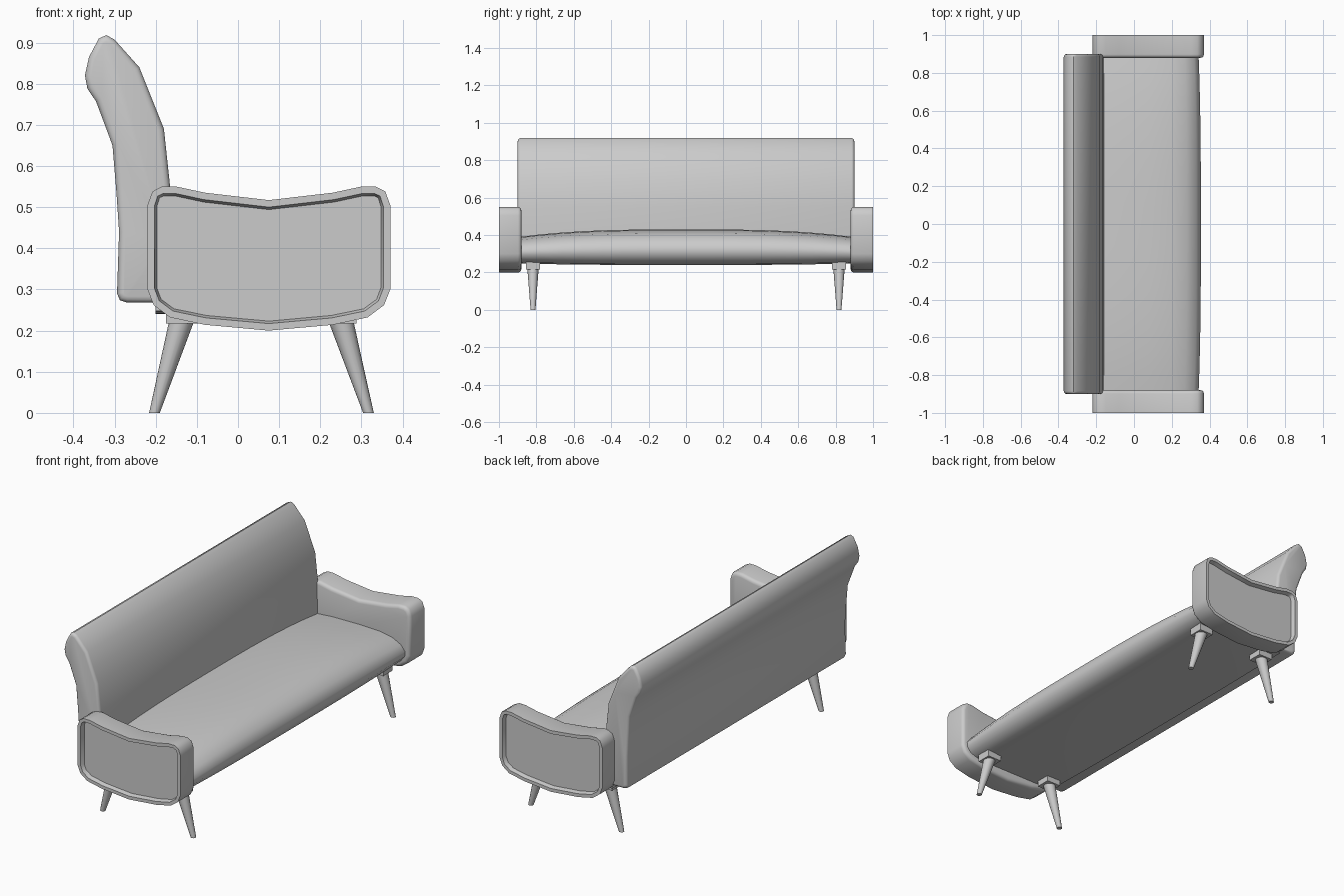
import bpy, bmesh, math
from mathutils import Vector

if "Cube" in bpy.data.objects:
    bpy.data.objects.remove(bpy.data.objects["Cube"])


def finish(bm, name, mirror=False, angle=40):
    bmesh.ops.recalc_face_normals(bm, faces=bm.faces)
    mesh = bpy.data.meshes.new(name)
    bm.to_mesh(mesh)
    bm.free()
    obj = bpy.data.objects.new(name, mesh)
    bpy.context.collection.objects.link(obj)
    if mirror:
        mod = obj.modifiers.new("mirror", 'MIRROR')
        mod.use_axis = (False, True, False)
    bpy.ops.object.select_all(action='DESELECT')
    obj.select_set(True)
    bpy.context.view_layer.objects.active = obj
    bpy.ops.object.shade_smooth_by_angle(angle=math.radians(angle))
    return obj


def loft(rings):
    """Skin equal-length closed rings and cap both ends; returns bm and caps."""
    bm = bmesh.new()
    vs = [[bm.verts.new(p) for p in ring] for ring in rings]
    n = len(vs[0])
    for a, b in zip(vs, vs[1:]):
        for i in range(n):
            j = (i + 1) % n
            bm.faces.new((a[i], a[j], b[j], b[i]))
    caps = [bm.faces.new(vs[0]), bm.faces.new(vs[-1])]
    bmesh.ops.recalc_face_normals(bm, faces=bm.faces)
    return bm, caps


def prism(profile, y0, y1):
    return loft([[(x, y, z) for x, z in profile] for y in (y0, y1)])


def round_edges(bm, edges, r):
    bmesh.ops.bevel(bm, geom=list(edges), offset=r, segments=3, profile=0.5,
                    affect='EDGES', clamp_overlap=False)


# Backrest: curved profile with rolled top, softened ends
back = [(-0.16, 0.268), (-0.16, 0.42), (-0.165, 0.55), (-0.18, 0.69),
        (-0.21, 0.765), (-0.24, 0.84), (-0.30, 0.907), (-0.32, 0.918),
        (-0.338, 0.91), (-0.362, 0.865), (-0.372, 0.82), (-0.366, 0.788),
        (-0.345, 0.757), (-0.305, 0.65), (-0.295, 0.53), (-0.289, 0.44),
        (-0.294, 0.29), (-0.287, 0.274), (-0.27, 0.268)]
bm, caps = prism(back, -0.9, 0.9)
round_edges(bm, {e for f in caps for e in f.edges}, 0.015)
finish(bm, "backrest")

# Arms: saddle-topped pads, rounded inside, recessed panel outside
half = [(0, 0.517), (0.155, 0.535), (0.225, 0.55), (0.26, 0.55),
        (0.283, 0.538), (0.295, 0.505), (0.295, 0.30), (0.28, 0.262),
        (0.24, 0.232), (0.155, 0.214), (0, 0.20)]
arm = [(0.075 + x, z) for x, z in half]
arm += [(0.075 - x, z) for x, z in half[-2:0:-1]]
bm, caps = prism(arm, 0.88, 1.0)
outer = caps[1]
bmesh.ops.inset_region(bm, faces=[outer], thickness=0.017, depth=0)
bmesh.ops.inset_region(bm, faces=[outer], thickness=0.006, depth=-0.022)
inner = next(f for f in bm.faces if f.normal.y < -0.9 and f.calc_center_median().y < 0.9)
round_edges(bm, inner.edges, 0.018)
finish(bm, "arms", mirror=True, angle=50)

# Seat: cushion with a rounded front, crowned along its length
seat = [(-0.2, 0.24), (-0.2, 0.415), (-0.08, 0.428), (0.08, 0.43),
        (0.2, 0.425), (0.28, 0.408), (0.33, 0.375), (0.354, 0.335),
        (0.352, 0.30), (0.33, 0.265), (0.29, 0.247), (0.22, 0.24)]
rings = []
for i in range(17):
    y = -0.89 + 1.78 * i / 16
    t = abs(y / 0.89) ** 3
    rings.append([(x - 0.012 * t * (x > 0.25), y,
                   z + 0.008 * t - 0.048 * t * (z - 0.24) / 0.19)
                  for x, z in seat])
bm, caps = loft(rings)
finish(bm, "seat", angle=50)


# Legs: splayed tapered cones with small mounting plates
def leg(name, top, foot):
    rings = []
    for (x, z), r in ((foot, 0.013), (top, 0.031)):
        rings.append([(x + r * math.cos(a), 0.818 + r * math.sin(a), z)
                      for a in (math.tau * k / 16 for k in range(16))])
    bm, _ = loft(rings)
    finish(bm, name, mirror=True)
    bm = bmesh.new()
    bmesh.ops.create_cube(bm, size=1)
    bmesh.ops.scale(bm, vec=Vector((0.08, 0.076, 0.04)), verts=bm.verts)
    bmesh.ops.translate(bm, vec=Vector((top[0], 0.818, 0.237)), verts=bm.verts)
    finish(bm, name + "_plates", mirror=True)


leg("front_legs", (0.248, 0.23), (0.317, 0))
leg("rear_legs", (-0.135, 0.23), (-0.203, 0))
